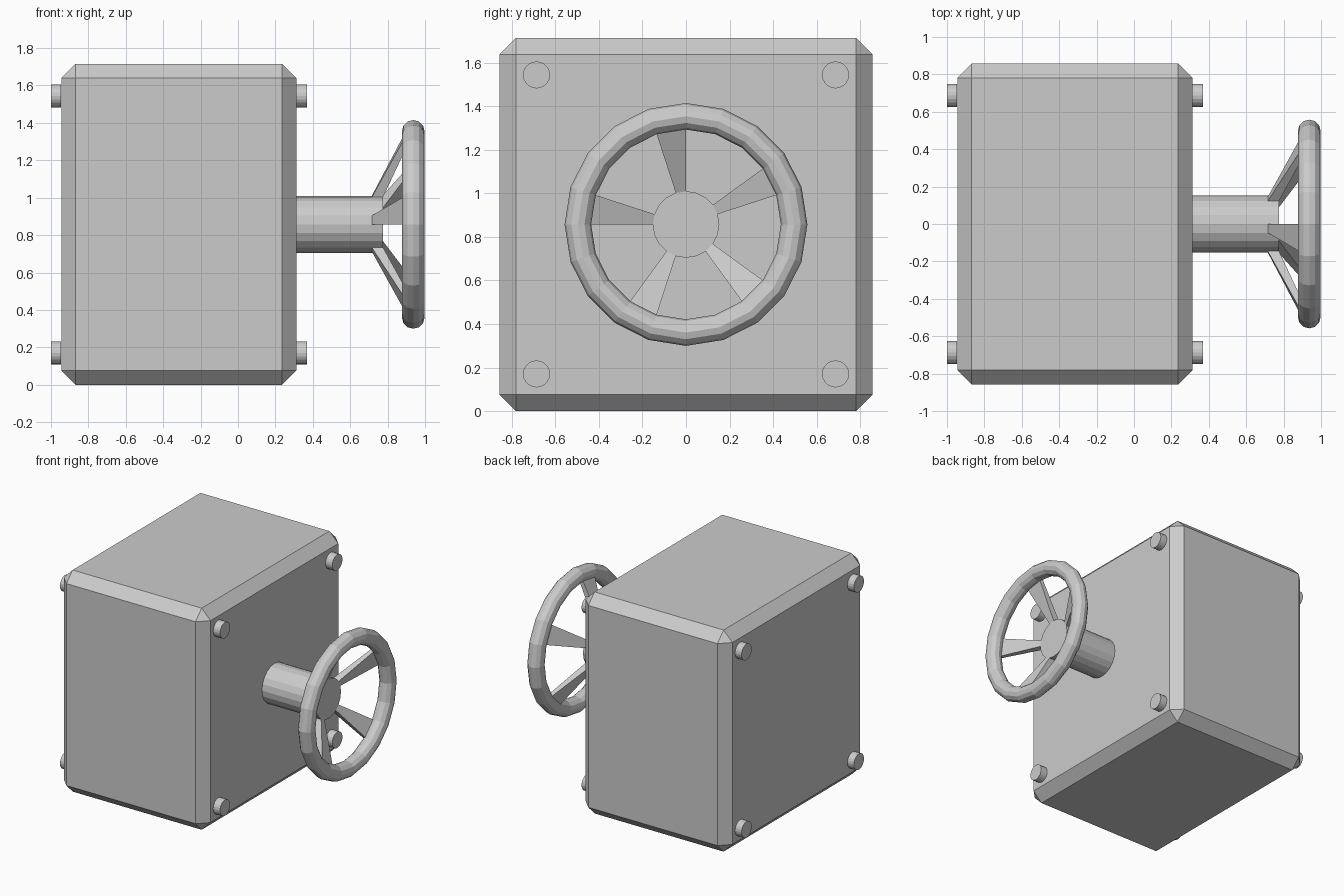
import bpy, bmesh
from math import pi, sin, cos, radians

if "Cube" in bpy.data.objects:
    bpy.data.objects.remove(bpy.data.objects["Cube"])

CZ = 0.8575          # height of the wheel axis
SIDES = 20


def x_cylinder(name, radius, x0, x1, y, z):
    bpy.ops.mesh.primitive_cylinder_add(vertices=SIDES, radius=radius, depth=x1 - x0,
                                        location=((x0 + x1) / 2, y, z),
                                        rotation=(0, pi / 2, 0))
    bpy.context.object.name = name


# Chamfered box body
bpy.ops.mesh.primitive_cube_add(size=1, location=(-0.3165, 0, CZ))
body = bpy.context.object
body.name = "box_body"
body.dimensions = (1.257, 1.715, 1.715)
bpy.ops.object.transform_apply(location=False, rotation=False, scale=True)
bevel = body.modifiers.new("chamfer", 'BEVEL')
bevel.width = 0.076
bevel.segments = 1

# Corner bolts on both end faces
for end, x0, x1 in (("front", 0.312, 0.37), ("back", -1.0, -0.945)):
    for y in (-0.687, 0.687):
        for dz in (-0.687, 0.687):
            x_cylinder(end + "_bolt", 0.062, x0, x1, y, CZ + dz)

# Wheel shaft
x_cylinder("wheel_shaft", 0.153, 0.312, 0.775, 0, CZ)

# Wheel rim
bpy.ops.mesh.primitive_torus_add(major_segments=SIDES, minor_segments=12,
                                 major_radius=0.497, minor_radius=0.061,
                                 location=(0.937, 0, CZ), rotation=(0, pi / 2, 0))
bpy.context.object.name = "wheel_rim"

# Five flared spokes, each bridging one shaft facet to one rim segment
bm = bmesh.new()
section = ((0.715, 0.152), (0.775, 0.152), (0.906, 0.445), (0.882, 0.469))  # (x, radius)
for i in range(5):
    a = radians(18 + 72 * i)
    sides = [[bm.verts.new((x, r * cos(t), CZ + r * sin(t))) for x, r in section]
             for t in (a, a + 2 * pi / SIDES)]
    bm.faces.new(sides[0])
    bm.faces.new(sides[1][::-1])
    for k in range(4):
        n = (k + 1) % 4
        bm.faces.new((sides[0][k], sides[1][k], sides[1][n], sides[0][n]))
bmesh.ops.recalc_face_normals(bm, faces=bm.faces)
mesh = bpy.data.meshes.new("wheel_spokes")
bm.to_mesh(mesh)
bm.free()
bpy.context.collection.objects.link(bpy.data.objects.new("wheel_spokes", mesh))
